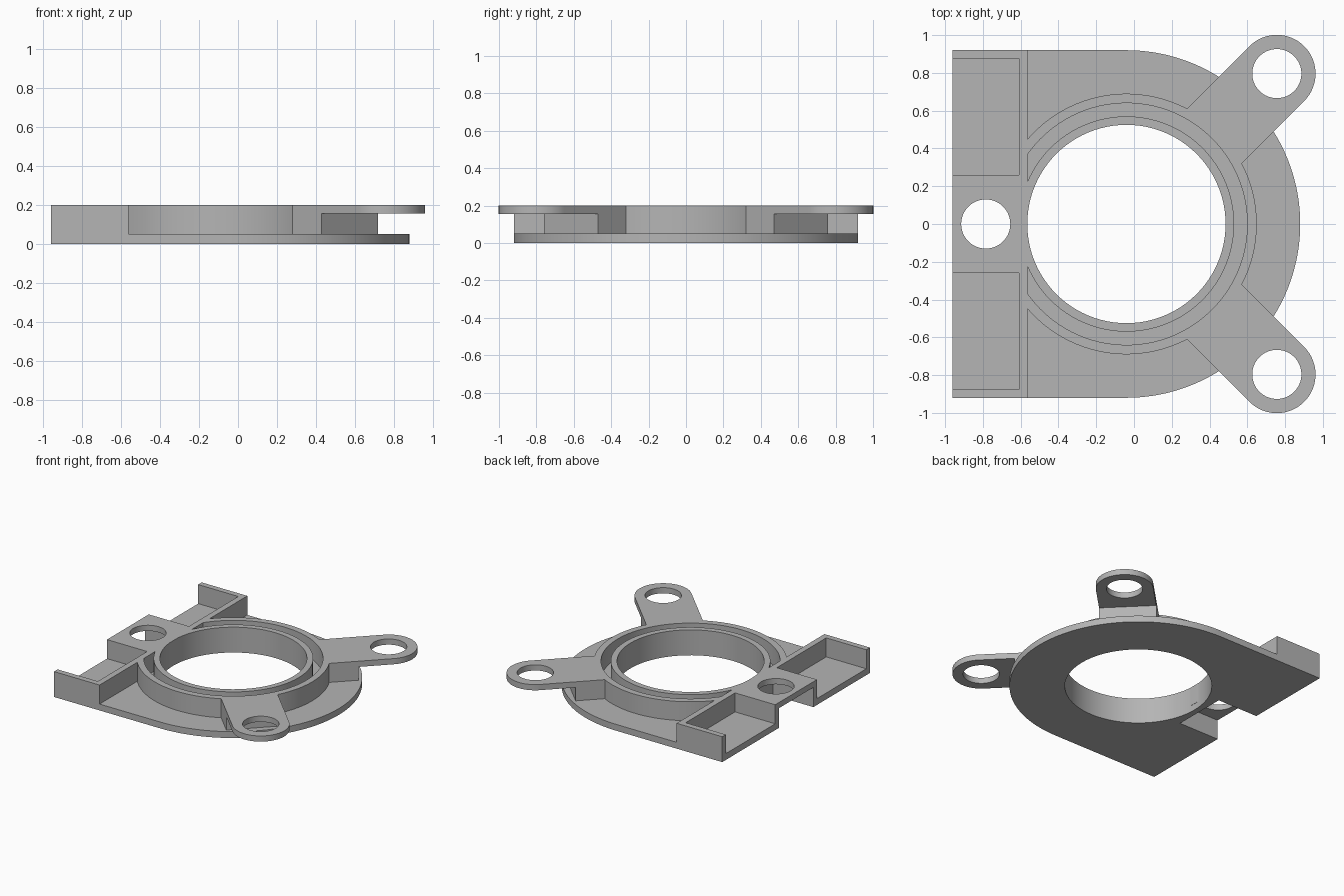
import bpy, bmesh
from math import cos, sin, pi, acos, radians, sqrt

cube = bpy.data.objects.get("Cube")
if cube:
    bpy.data.objects.remove(cube, do_unlink=True)

# The single material
GREY = (0.46, 0.46, 0.46, 1)
grey = bpy.data.materials.new("plain grey")
grey.use_nodes = True
grey.diffuse_color = GREY
shader = next(n for n in grey.node_tree.nodes if n.type == 'BSDF_PRINCIPLED')
shader.inputs["Base Color"].default_value = GREY

# Shared dimensions
CX = -0.04                      # centre of the round opening
LEFT, STRIP_IN, STRIP_OUT = -0.96, -0.61, -0.563
HALF = 0.92                     # half depth and plate radius
FLOOR, LIP, TOP = 0.05, 0.155, 0.2
EAR, EAR_HOLE, REACH = 0.205, 0.13, 1.126
BRIDGE, NOTCH = 0.26, 0.215


def arc(cx, cy, r, a0, a1, n=48):
    return [(cx + r * cos(a0 + (a1 - a0) * i / n),
             cy + r * sin(a0 + (a1 - a0) * i / n)) for i in range(n + 1)]


def circle(cx, cy, r, n=96):
    return arc(cx, cy, r, 0, 2 * pi, n)[:-1]


def box(x0, x1, y0, y1):
    return [(x0, y0), (x1, y0), (x1, y1), (x0, y1)]


def slab(name, outlines, z0, z1):
    """Extrude an outline, with any holes after it, from z0 to z1."""
    curve = bpy.data.curves.new(name + "_profile", 'CURVE')
    curve.dimensions, curve.fill_mode = '2D', 'BOTH'
    curve.extrude = (z1 - z0) / 2
    for points in outlines:
        spline = curve.splines.new('POLY')
        spline.points.add(len(points) - 1)
        for p, (x, y) in zip(spline.points, points):
            p.co = (x, y, 0, 1)
        spline.use_cyclic_u = True
    temp = bpy.data.objects.new(name + "_profile", curve)
    bpy.context.collection.objects.link(temp)
    graph = bpy.context.evaluated_depsgraph_get()
    mesh = bpy.data.meshes.new_from_object(temp.evaluated_get(graph))
    bpy.data.objects.remove(temp, do_unlink=True)
    bpy.data.curves.remove(curve)

    bm = bmesh.new()
    bm.from_mesh(mesh)
    bmesh.ops.remove_doubles(bm, verts=bm.verts, dist=1e-5)
    bmesh.ops.translate(bm, verts=bm.verts, vec=(0, 0, (z0 + z1) / 2))
    bmesh.ops.recalc_face_normals(bm, faces=bm.faces)
    bm.to_mesh(mesh)
    bm.free()
    mesh.name = name
    mesh.materials.clear()
    mesh.materials.append(grey)
    obj = bpy.data.objects.new(name, mesh)
    bpy.context.collection.objects.link(obj)
    bpy.ops.object.select_all(action='DESELECT')
    obj.select_set(True)
    bpy.context.view_layer.objects.active = obj
    bpy.ops.object.shade_smooth_by_angle(angle=radians(30))
    return obj


# Base plate: straight left side with a notch, round right side, open centre
outline = arc(CX, 0, HALF, -pi / 2, pi / 2, 80) + [
    (LEFT, HALF), (LEFT, NOTCH), (STRIP_IN, NOTCH),
    (STRIP_IN, -NOTCH), (LEFT, -NOTCH), (LEFT, -HALF)]
slab("base_plate", [outline, circle(CX, 0, 0.525)], 0, FLOOR)

# Inner ring, and outer ring that stops at the cross wall
slab("inner_ring", [circle(CX, 0, 0.57), circle(CX, 0, 0.525)], FLOOR, TOP)
end = STRIP_OUT - 0.01 - CX
a_out, a_in = acos(end / 0.69), acos(end / 0.64)
slab("outer_ring", [arc(CX, 0, 0.69, -a_out, a_out, 80)
                    + arc(CX, 0, 0.64, a_in, -a_in, 80)], FLOOR, TOP)

# Cross wall and bridge over the notch
slab("cross_wall", [box(STRIP_IN, STRIP_OUT, -HALF, HALF)], FLOOR, TOP)
slab("bridge_plate", [box(LEFT, STRIP_IN, -BRIDGE, BRIDGE),
                      circle(-0.785, 0, EAR_HOLE, 64)], LIP, TOP)

for side, s in (("back", 1), ("front", -1)):
    # Pocket walls
    slab(side + "_end_wall",
         [box(LEFT, STRIP_IN, *sorted((s * 0.875, s * HALF)))], FLOOR, TOP)
    slab(side + "_bridge_leg",
         [box(LEFT, STRIP_IN, *sorted((s * NOTCH, s * BRIDGE)))], FLOOR, LIP)

    # Diagonal mounting ear with its supporting block
    def diagonal(points):
        return [(CX + (a - b) / sqrt(2), s * (a + b) / sqrt(2))
                for a, b in points]

    ear = [(0.645, -EAR)] + arc(REACH, 0, EAR, -pi / 2, pi / 2) + [(0.645, EAR)]
    slab(side + "_ear", [diagonal(ear),
                         diagonal(circle(REACH, 0, EAR_HOLE, 64))], LIP, TOP)
    slab(side + "_ear_block", [diagonal(box(0.645, 0.87, -EAR, EAR))], FLOOR, LIP)
